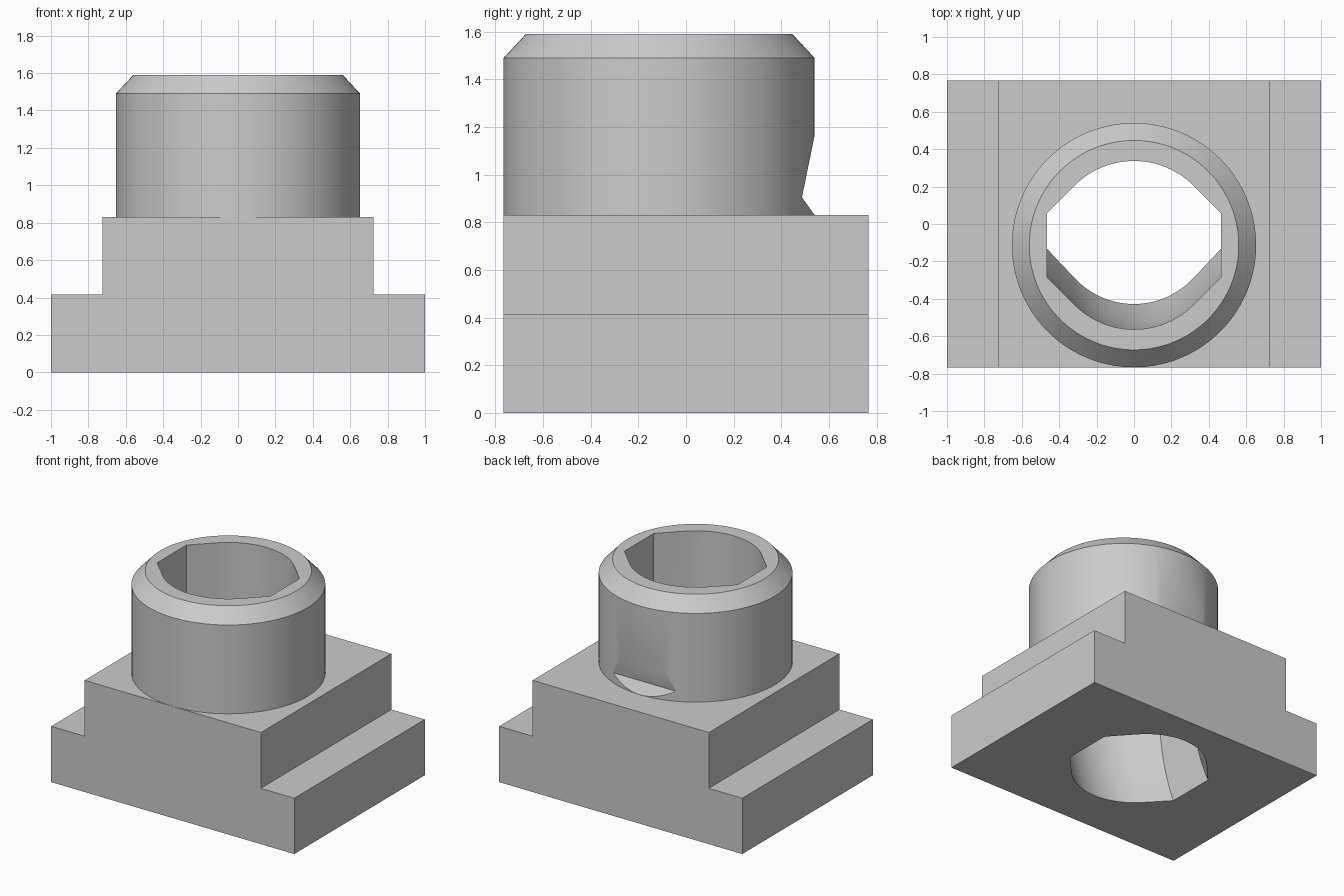
import bpy
import bmesh
from math import sin, cos, pi, radians, sqrt

if "Cube" in bpy.data.objects:
    bpy.data.objects.remove(bpy.data.objects["Cube"], do_unlink=True)

grey = bpy.data.materials.new("plain_grey")
grey.use_nodes = True
colour = (0.6, 0.6, 0.6, 1)
grey.diffuse_color = colour
grey.node_tree.nodes["Principled BSDF"].inputs["Base Color"].default_value = colour

DEPTH = 0.767        # half depth of the base
SHOULDER = 0.83      # top of the base
COLLAR_Y = -0.113    # centre line of the collar
COLLAR_R = 0.653


def loft(name, rings):
    """Closed solid through a list of equal rings, capped at both ends."""
    bm = bmesh.new()
    loops = [[bm.verts.new(p) for p in ring] for ring in rings]
    n = len(loops[0])
    for a, b in zip(loops, loops[1:]):
        for i in range(n):
            bm.faces.new((a[i], a[(i + 1) % n], b[(i + 1) % n], b[i]))
    bm.faces.new(loops[0])
    bm.faces.new(loops[-1])
    bmesh.ops.recalc_face_normals(bm, faces=bm.faces)
    mesh = bpy.data.meshes.new(name)
    bm.to_mesh(mesh)
    bm.free()
    mesh.materials.append(grey)
    obj = bpy.data.objects.new(name, mesh)
    bpy.context.collection.objects.link(obj)
    return obj


def combine(target, tool, operation):
    mod = target.modifiers.new(operation.lower(), 'BOOLEAN')
    mod.operation = operation
    mod.solver = 'EXACT'
    mod.object = tool
    bpy.context.view_layer.objects.active = target
    bpy.ops.object.modifier_apply(modifier=mod.name)
    bpy.data.objects.remove(tool, do_unlink=True)


# Stepped base: half profile mirrored, then extruded front to back
half = [(1, 0), (1, 0.415), (0.725, 0.415), (0.725, SHOULDER)]
profile = half + [(-x, z) for x, z in reversed(half)]
body = loft("stepped_base_with_collar",
            [[(x, y, z) for x, z in profile] for y in (-DEPTH, DEPTH)])

# Round collar with a chamfered rim
SIDES = 128
collar = loft("collar", [
    [(r * cos(2 * pi * i / SIDES), COLLAR_Y + r * sin(2 * pi * i / SIDES), z)
     for i in range(SIDES)]
    for r, z in ((COLLAR_R, 0.6), (COLLAR_R, 1.49), (0.56, 1.59))])

# Wedge notch low on the back of the collar
notch_profile = [(0.487, 0.905), (0.545, 1.19), (0.8, 1.19), (0.8, SHOULDER), (0.54, SHOULDER)]
notch = loft("notch_cutter", [[(x, y, z) for y, z in notch_profile] for x in (-0.5, 0.5)])
combine(collar, notch, 'DIFFERENCE')
combine(body, collar, 'UNION')

# Bore section: a circle with 45 degree tangents cut off flat at both sides
BORE_R, FLAT_X = 0.45, 0.465
corner = BORE_R * sqrt(2) - FLAT_X
arc = [(BORE_R * cos(a), BORE_R * sin(a))
       for a in (radians(45 + 90 * i / 24) for i in range(25))]
section = [(FLAT_X, corner)] + arc + [(-FLAT_X, corner)]
section += [(-x, -w) for x, w in section]

# Bore path: straight through the collar, then bending backwards in the base
BEND = 2.17
bore_rings = [[(x, COLLAR_Y + w, 1.8) for x, w in section]]
for k in range(25):
    a = radians(32) * k / 24
    bore_rings.append([(x, COLLAR_Y + BEND - (BEND - w) * cos(a),
                        SHOULDER - (BEND - w) * sin(a)) for x, w in section])
bore = loft("bore_cutter", bore_rings)
combine(body, bore, 'DIFFERENCE')

# Smooth round walls, keep edges crisp
bpy.ops.object.select_all(action='DESELECT')
body.select_set(True)
bpy.context.view_layer.objects.active = body
bpy.ops.object.shade_smooth_by_angle(angle=radians(20))
